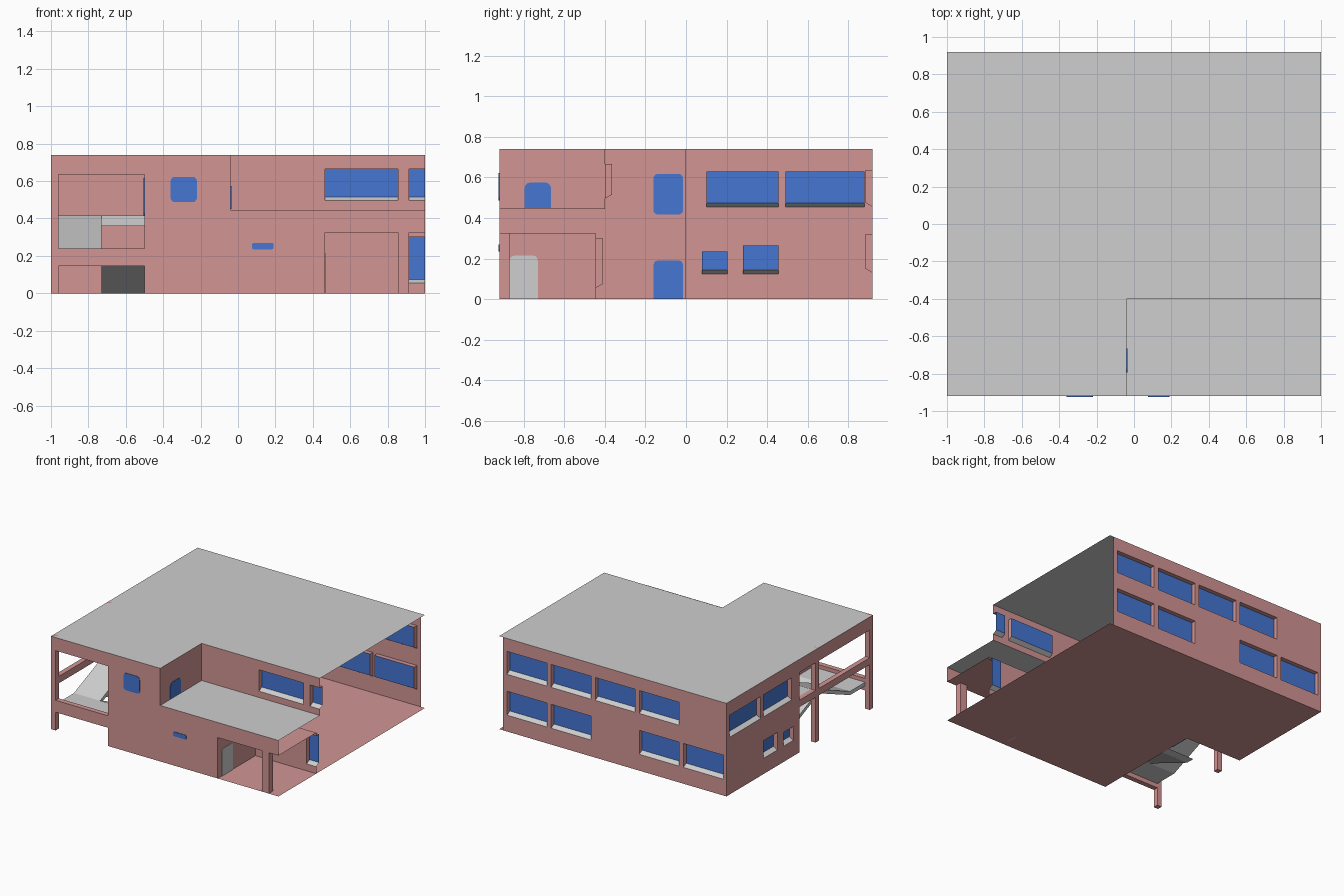
import bpy, bmesh, math
from mathutils import Vector

if "Cube" in bpy.data.objects:
    bpy.data.objects.remove(bpy.data.objects["Cube"])


def material(name, r, g, b):
    m = bpy.data.materials.new(name)
    m.diffuse_color = (r, g, b, 1)
    m.use_nodes = True
    m.node_tree.nodes["Principled BSDF"].inputs["Base Color"].default_value = m.diffuse_color
    return m


PINK, GREY, BLUE = 0, 1, 2
MATS = [material("pink_render", 0.64, 0.30, 0.295),
        material("light_grey", 0.62, 0.62, 0.62),
        material("window_blue", 0.06, 0.18, 0.65)]


def finish(bm, name, mats=MATS):
    bmesh.ops.remove_doubles(bm, verts=bm.verts, dist=1e-5)
    me = bpy.data.meshes.new(name)
    bm.to_mesh(me)
    bm.free()
    for m in mats:
        me.materials.append(m)
    ob = bpy.data.objects.new(name, me)
    bpy.context.collection.objects.link(ob)
    return ob


def place(axis, c, u, z, d=0.0):
    """Point on a wall running along x or y, pushed d along its normal axis."""
    return Vector((u, c + d, z)) if axis == "x" else Vector((c + d, u, z))


def wall(name, axis, c, inward, u0, u1, z0, z1, windows=(), gaps=()):
    """Thin wall panel; windows get inset glass, reveals and a sloping sill."""
    bm = bmesh.new()
    out = place(axis, 0, 0, 0, -inward)

    def face(pts, mat, want=None):
        f = bm.faces.new([bm.verts.new(p) for p in pts])
        f.normal_update()
        if want is not None and f.normal.dot(want) < 0:
            f.normal_flip()
        f.material_index = mat

    holes = list(windows) + list(gaps)
    us = sorted({u0, u1, *[v for h in holes for v in h[:2]]})
    zs = sorted({z0, z1, *[v for h in holes for v in h[2:]]})
    for a, b in zip(us, us[1:]):
        for p, q in zip(zs, zs[1:]):
            mu, mz = (a + b) / 2, (p + q) / 2
            if not any(h[0] < mu < h[1] and h[2] < mz < h[3] for h in holes):
                face([place(axis, c, *v) for v in ((a, p), (b, p), (b, q), (a, q))], PINK, out)
    d, s = 0.035 * inward, 0.02
    for a, b, p, q in windows:
        o = [place(axis, c, *v) for v in ((a, p), (b, p), (b, q), (a, q))]
        i = [place(axis, c, *v, d) for v in ((a, p + s), (b, p + s), (b, q), (a, q))]
        face(i, BLUE, out)
        face([o[0], o[1], i[1], i[0]], GREY, Vector((0, 0, 1)))
        face([o[3], o[2], i[2], i[3]], PINK, Vector((0, 0, -1)))
        along = place(axis, 0, 1, 0)
        if a > u0:
            face([o[0], o[3], i[3], i[0]], PINK, along)
        if b < u1:
            face([o[1], o[2], i[2], i[1]], PINK, -along)
    return finish(bm, name)


def slab(name, outline, z, mat):
    """Flat horizontal sheet."""
    bm = bmesh.new()
    bm.faces.new([bm.verts.new((x, y, z)) for x, y in outline])
    return finish(bm, name, [MATS[mat]])


def prism(name, pts, push, mat):
    """Closed profile pushed along a vector."""
    bm = bmesh.new()
    f = bm.faces.new([bm.verts.new(p) for p in pts])
    r = bmesh.ops.extrude_face_region(bm, geom=[f], use_keep_orig=True)
    bmesh.ops.translate(bm, vec=push, verts=[v for v in r["geom"] if isinstance(v, bmesh.types.BMVert)])
    bmesh.ops.recalc_face_normals(bm, faces=bm.faces)
    return finish(bm, name, [MATS[mat]])


def box(name, x0, x1, y0, y1, z0, z1, mat=PINK):
    pts = [(x0, y0, z0), (x1, y0, z0), (x1, y1, z0), (x0, y1, z0)]
    return prism(name, pts, (0, 0, z1 - z0), mat)


def plate(name, axis, c, u0, u1, z0, z1, r, mat=BLUE, round_base=True):
    """Thin round-cornered pane set through a wall."""
    pts = []
    corners = [(u1, z0, -90), (u1, z1, 0), (u0, z1, 90), (u0, z0, 180)]
    for u, z, start in corners:
        if z == z0 and not round_base:
            pts.append((u, z))
            continue
        cu = u - r if u == u1 else u + r
        cz = z - r if z == z1 else z + r
        for k in range(4):
            t = math.radians(start + 30 * k)
            pts.append((cu + r * math.cos(t), cz + r * math.sin(t)))
    t = 0.004
    return prism(name, [place(axis, c, u, z, -t) for u, z in pts],
                 place(axis, 0, 0, 0, 2 * t), mat)


# Floor, roof and terrace sheets
slab("ground_floor", [(-0.5, -0.92), (1, -0.92), (1, 0.92), (-1, 0.92), (-1, 0), (-0.5, 0)], 0, PINK)
slab("main_roof", [(-1, -0.92), (-0.04, -0.92), (-0.04, -0.4), (1, -0.4), (1, 0.92), (-1, 0.92)], 0.74, GREY)
slab("terrace_roof", [(-0.04, -0.92), (1, -0.92), (1, -0.4), (-0.04, -0.4)], 0.445, GREY)
slab("porch_ceiling", [(0.465, -0.92), (1, -0.92), (1, -0.445), (0.465, -0.445)], 0.325, PINK)

# Back wall: five bays, four windows on each storey
bays = [(0.93 - 0.388 * i - 0.35, 0.93 - 0.388 * i) for i in range(5)]
wall("back_wall", "x", 0.92, -1, -1, 0.965, 0, 0.74,
     [(*bays[i], 0.455, 0.637) for i in (0, 1, 2, 3)] + [(*bays[i], 0.13, 0.32) for i in (0, 1, 3, 4)])

# Left wall with wide upper and small lower windows
wall("left_wall", "y", -1, 1, 0, 0.92, 0, 0.74,
     [(0.1, 0.455, 0.455, 0.63), (0.49, 0.88, 0.455, 0.63),
      (0.08, 0.205, 0.125, 0.235), (0.28, 0.455, 0.125, 0.265)])

# Front walls, terrace walls and porch walls
wall("front_wall_tall", "x", -0.92, 1, -0.5, -0.04, 0, 0.74)
wall("front_wall_low", "x", -0.92, 1, -0.04, 1, 0, 0.445,
     gaps=[(0.465, 0.855, 0, 0.325), (0.855, 1, 0, 0.325)])
wall("terrace_back_wall", "x", -0.4, 1, -0.04, 1, 0.445, 0.74,
     [(0.465, 0.855, 0.495, 0.665), (0.915, 1, 0.495, 0.665)])
wall("terrace_side_wall", "y", -0.04, -1, -0.92, -0.4, 0.445, 0.74)
wall("porch_back_wall", "x", -0.445, 1, 0.465, 1, 0, 0.325, [(0.915, 1, 0.055, 0.3)])
wall("porch_side_wall", "y", 0.465, -1, -0.92, -0.445, 0, 0.325)
box("porch_column", 0.855, 0.915, -0.92, -0.87, 0, 0.325)

# Walls around the stair yard
wall("stair_side_wall", "y", -0.5, 1, -0.92, 0, 0, 0.74)
wall("stair_back_wall", "x", 0, 1, -1, -0.5, 0, 0.74)

# Round-cornered panes and doors
plate("front_window", "x", -0.92, -0.36, -0.22, 0.487, 0.623, 0.022)
plate("front_slot_window", "x", -0.92, 0.075, 0.19, 0.235, 0.27, 0.01)
plate("terrace_side_window", "y", -0.04, -0.795, -0.665, 0.45, 0.575, 0.028, BLUE, False)
plate("stair_lower_door", "y", -0.5, -0.16, -0.015, 0, 0.19, 0.02, BLUE, False)
plate("stair_upper_door", "y", -0.5, -0.16, -0.015, 0.417, 0.617, 0.02)
plate("porch_door", "y", 0.465, -0.87, -0.73, 0, 0.215, 0.025, GREY, False)

# Open frame around the stair
box("frame_corner_column", -1, -0.96, -0.92, -0.88, 0, 0.74)
box("frame_middle_column", -1, -0.96, -0.24, -0.2, 0, 0.74)
box("frame_front_top_beam", -0.96, -0.5, -0.92, -0.88, 0.635, 0.739)
box("frame_front_parapet", -0.96, -0.5, -0.92, -0.88, 0.145, 0.24)
for y0, y1, tag in ((-0.88, -0.24, "front"), (-0.2, 0, "rear")):
    box("frame_side_top_beam_" + tag, -1, -0.96, y0, y1, 0.635, 0.739)
    box("frame_side_middle_beam_" + tag, -1, -0.96, y0, y1, 0.36, 0.415)

# Two ramped flights with a half landing and a top landing
box("half_landing", -0.96, -0.5, -0.88, -0.69, 0.18, 0.21, GREY)
box("top_landing", -0.96, -0.5, -0.2, 0, 0.36, 0.415, GREY)
t = 0.03
prism("lower_flight", [(-0.73, -0.2, 0), (-0.73, -0.27, 0), (-0.73, -0.69, 0.21 - t), (-0.73, -0.69, 0.21)],
      (0.23, 0, 0), GREY)
prism("upper_flight", [(-0.96, -0.69, 0.21), (-0.96, -0.69, 0.21 - t), (-0.96, -0.2, 0.415 - t), (-0.96, -0.2, 0.415)],
      (0.23, 0, 0), GREY)
